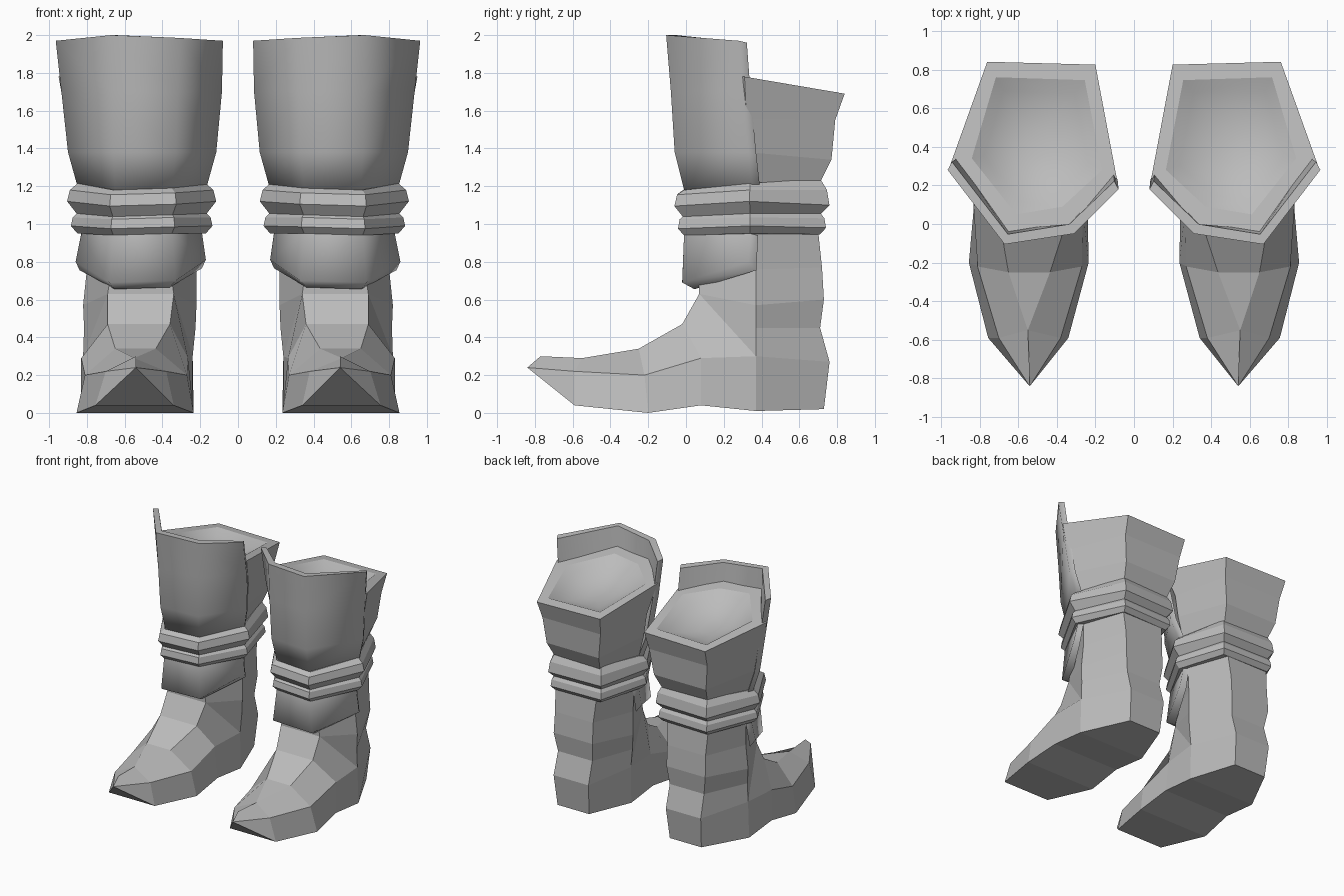
import bpy, bmesh, math
from mathutils import Vector

if "Cube" in bpy.data.objects:
    bpy.data.objects.remove(bpy.data.objects["Cube"])

leather = bpy.data.materials.new("grey_leather")
leather.diffuse_color = (0.5, 0.5, 0.5, 1)
leather.use_nodes = True
leather.node_tree.nodes["Principled BSDF"].inputs["Base Color"].default_value = leather.diffuse_color
AXIS = Vector((0.52, 0.36, 0))          # middle of the right leg


class Part:
    """Small mesh builder that shares vertices with equal coordinates."""

    def __init__(self):
        self.bm = bmesh.new()
        self.cache = {}

    def vert(self, p):
        key = tuple(round(c, 4) for c in p)
        if key not in self.cache:
            self.cache[key] = self.bm.verts.new(key)
        return self.cache[key]

    def face(self, pts):
        vs = list(dict.fromkeys(self.vert(p) for p in pts))
        if len(vs) > 2 and not self.bm.faces.get(vs):
            return self.bm.faces.new(vs)

    def loft(self, rings, skip=()):
        n = len(rings[0])
        for k, (a, b) in enumerate(zip(rings, rings[1:])):
            for i in range(n):
                if (k, i) not in skip:
                    j = (i + 1) % n
                    self.face([a[i], a[j], b[j], b[i]])

    def finish(self, name, smooth=None):
        bmesh.ops.recalc_face_normals(self.bm, faces=self.bm.faces[:])
        me = bpy.data.meshes.new(name)
        self.bm.to_mesh(me)
        self.bm.free()
        me.materials.append(leather)
        ob = bpy.data.objects.new(name, me)
        bpy.context.collection.objects.link(ob)
        if smooth:
            bpy.ops.object.select_all(action='DESELECT')
            ob.select_set(True)
            bpy.context.view_layer.objects.active = ob
            bpy.ops.object.shade_smooth_by_angle(angle=math.radians(smooth))
        ob.modifiers.new("other_boot", 'MIRROR').use_clip = False
        return ob


def hexring(*pairs):
    """Six points from three left/right pairs (xl, xr, y, z)."""
    (a, b, y0, z0), (c, d, y1, z1), (e, f, y2, z2) = pairs
    return [(a, y0, z0), (b, y0, z0), (d, y1, z1), (f, y2, z2), (e, y2, z2), (c, y1, z1)]


def push(p, d, dz=0.0):
    """Move a point away from the leg axis by d."""
    v = Vector((p[0] - AXIS.x, p[1] - AXIS.y, 0)).normalized() * d
    return (p[0] + v.x, p[1] + v.y, p[2] + dz)


def shell(name, rows, thick, drop, smooth=None):
    """Open wrap-around plate with thickness; drop lowers the inner bottom edge."""
    part = Part()
    rings = []
    for k, row in enumerate(rows):
        dz = drop if k == 0 else 0
        (xl, yl, zl), (xr, yr, zr) = row[0], row[3]
        inner = [(xr - .022, yr + .042, zr + dz - .01)]
        inner += [push(p, -thick, dz) for p in (row[2], row[1])]
        inner += [(xl + .022, yl + .042, zl + dz - .01)]
        rings.append(list(row) + inner)
    part.loft(rings)
    for r in (rings[0], rings[-1]):
        for i in range(3):
            part.face([r[i], r[i + 1], r[6 - i], r[7 - i]])
    return part.finish(name, smooth)


# foot (toe to instep: top, middle, sole) and lower leg (front, sides, back)
boot = Part()
foot = [hexring(*s) for s in (
    ((.54, .54, -.77, .30), (.54, .54, -.84, .24), (.54, .54, -.84, .24)),
    ((.55, .55, -.55, .29), (.38, .70, -.59, .22), (.34, .755, -.59, .04)),
    ((.435, .65, -.25, .34), (.27, .81, -.22, .20), (.235, .855, -.20, 0)),
    ((.36, .69, -.02, .47), (.265, .83, .08, .29), (.24, .83, .08, .04)),
    ((.34, .69, .07, .63), (.24, .82, .37, .30), (.235, .83, .37, .01)))]
boot.loft(foot)
leg = [hexring(*s) for s in (
    ((.235, .83, .37, .01), (.235, .83, .37, .01), (.365, .65, .73, .02)),
    ((.24, .82, .37, .30), (.24, .82, .37, .30), (.35, .665, .76, .27)),
    ((.24, .82, .37, .30), (.225, .815, .37, .45), (.35, .66, .71, .45)),
    ((.34, .69, .07, .63), (.22, .82, .37, .57), (.335, .685, .73, .60)),
    ((.36, .67, .07, .76), (.22, .80, .37, .76), (.335, .68, .72, .77)),
    ((.36, .66, .06, .96), (.21, .80, .37, .96), (.32, .69, .70, .96)))]
boot.loft(leg, skip={(0, 0), (1, 0), (2, 0)})
boot.face(leg[0])
boot.face(leg[-1])
boot.finish("foot_and_lower_leg")

# folded ankle cuff around the front half
shell("ankle_cuff", [
    [(.17, .33, .81), (.33, -.02, .70), (.68, -.02, .69), (.86, .33, .80)],
    [(.19, .34, .95), (.35, .00, .95), (.66, -.01, .95), (.83, .34, .95)]], .07, -.035, 70)

# two wrapped bands: (outward push, front z, side z, back z) per ring
BAND = [(.35, .00), (.66, -.01), (.85, .34), (.69, .71), (.28, .70), (.17, .32)]


def band(name, levels):
    part = Part()
    rings = []
    for d, zf, zs, zb in levels:
        zs6 = (zf + .005, zf - .005, zs, zb, zb, zs)
        rings.append([push((x, y, z), d) for (x, y), z in zip(BAND, zs6)])
    part.loft(rings)
    part.face(rings[0])
    part.face(rings[-1])
    part.finish(name)


band("upper_band", ((0, 1.185, 1.215, 1.24), (.04, 1.16, 1.18, 1.18),
                    (.055, 1.10, 1.12, 1.10), (0, 1.035, 1.05, 1.05)))
band("lower_band", ((0, 1.05, 1.06, 1.06), (.025, 1.03, 1.035, 1.03),
                    (.035, .98, .99, .98), (0, .945, .95, .945)))


# shaft with a sloping padded rim around a shallow smooth dish
def rim_z(y):
    return 1.78 - (y - .31) * .17


shaft = Part()
rings = [hexring(*s) for s in (
    ((.37, .64, .05, 1.18), (.19, .83, .34, 1.20), (.28, .69, .71, 1.22)),
    ((.37, .64, .03, 1.38), (.15, .87, .33, 1.38), (.25, .72, .77, 1.34)),
    ((.36, .65, .00, 1.56), (.13, .91, .32, 1.56), (.22, .745, .79, 1.55)))]
rings.append([(x, y, rim_z(y)) for x, y in (
    (.33, -.02), (.66, -.07), (.95, .31), (.76, .84), (.20, .825), (.09, .24))])
inner = [(x, y, rim_z(y)) for x, y in (
    (.37, .09), (.61, .05), (.84, .34), (.715, .76), (.255, .745), (.165, .28))]
rings.append(inner)
for s, depth in ((.8, .045), (.55, .085), (.25, .11)):
    rings.append([(AXIS.x + (x - AXIS.x) * s, .40 + (y - .40) * s,
                   rim_z(.40 + (y - .40) * s) - depth) for x, y, z in inner])
shaft.loft(rings)
shaft.face(rings[0])
shaft.face(rings[-1])
ob = shaft.finish("shaft")
# the dish is smooth, the rim and outside are faceted
for poly in ob.data.polygons:
    centre = poly.center
    poly.use_smooth = poly.index >= 24 and centre.z > 1.3
for e in ob.data.edges:
    a, b = (ob.data.vertices[i].co for i in e.vertices)
    on_rim = all(any((v - Vector(p)).length < 1e-3 for p in inner) for v in (a, b))
    e.use_edge_sharp = on_rim

# tall smooth shin guard wrapped over the front of the shaft
shell("shin_guard", [
    [(.165, .32, 1.20), (.35, .00, 1.19), (.65, -.01, 1.18), (.85, .35, 1.20)],
    [(.115, .28, 1.38), (.33, -.04, 1.38), (.66, -.06, 1.38), (.90, .33, 1.38)],
    [(.085, .23, 1.70), (.32, -.05, 1.70), (.665, -.08, 1.70), (.935, .30, 1.70)],
    [(.08, .18, 1.97), (.31, -.05, 1.985), (.67, -.105, 2.0), (.965, .28, 1.97)]],
    .055, 0, 75)
